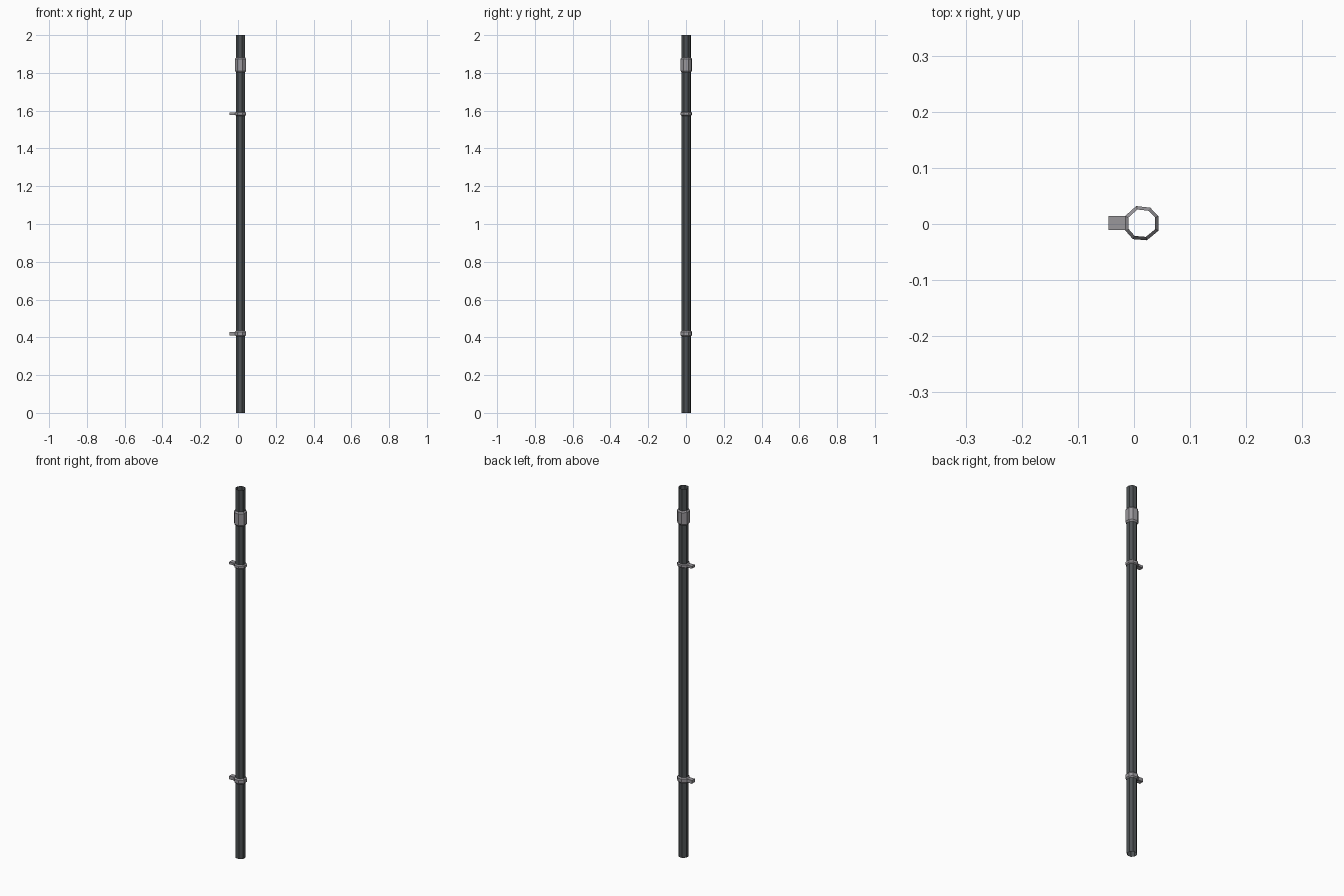
import bpy, bmesh

if "Cube" in bpy.data.objects:
    bpy.data.objects.remove(bpy.data.objects["Cube"])

def mat(name, c):
    m = bpy.data.materials.new(name)
    m.diffuse_color = (*c, 1)
    m.use_nodes = True
    m.node_tree.nodes["Principled BSDF"].inputs["Base Color"].default_value = m.diffuse_color
    return m

DARK = mat("dark_grey_pipe", (0.075, 0.083, 0.088))
GREY = mat("grey_metal", (0.32, 0.31, 0.33))

# slightly uneven octagonal cross-section of the fittings
CX, CY = 0.0142, 0.0015
OCT = [(0.004, 0.032), (0.029, 0.029), (0.0435, 0.014), (0.0435, -0.012),
       (0.023, -0.029), (-0.002, -0.027), (-0.016, -0.011), (-0.016, 0.014)]
PIPE = 0.80   # pipe size relative to the fittings

def finish(bm, name, material):
    bmesh.ops.recalc_face_normals(bm, faces=bm.faces)
    me = bpy.data.meshes.new(name)
    bm.to_mesh(me)
    bm.free()
    me.materials.append(material)
    ob = bpy.data.objects.new(name, me)
    bpy.context.collection.objects.link(ob)
    return ob

def tube(name, rings, material):
    """Open-ended octagonal tube through (z, scale) rings."""
    bm = bmesh.new()
    loops = [[bm.verts.new((CX + (x - CX) * s, CY + (y - CY) * s, z)) for x, y in OCT]
             for z, s in rings]
    for a, b in zip(loops, loops[1:]):
        for i in range(8):
            j = (i + 1) % 8
            bm.faces.new((a[i], a[j], b[j], b[i]))
    return finish(bm, name, material)

def box(name, x, y, z, material):
    bm = bmesh.new()
    bmesh.ops.create_cube(bm, size=1)
    for v in bm.verts:
        v.co = [r[0] if c < 0 else r[1] for c, r in zip(v.co, (x, y, z))]
    return finish(bm, name, material)

# hollow pipe
tube("drain_pipe", [(0, PIPE), (2, PIPE)], DARK)

# joint sleeve, with slightly tapered lips
tube("joint_sleeve", [(1.803, PIPE), (1.811, 1), (1.874, 1), (1.882, PIPE)], GREY)

# wall clamps: band and bracket
for label, lo, hi in (("lower", 0.405, 0.435), ("upper", 1.573, 1.594)):
    m = (hi - lo) * 0.2
    tube(label + "_clamp_band", [(lo, PIPE), (lo + m, 0.98), (hi - m, 0.98), (hi, PIPE)], GREY)
    box(label + "_bracket", (-0.045, -0.010), (-0.011, 0.014), (lo + m, hi - m), GREY)
